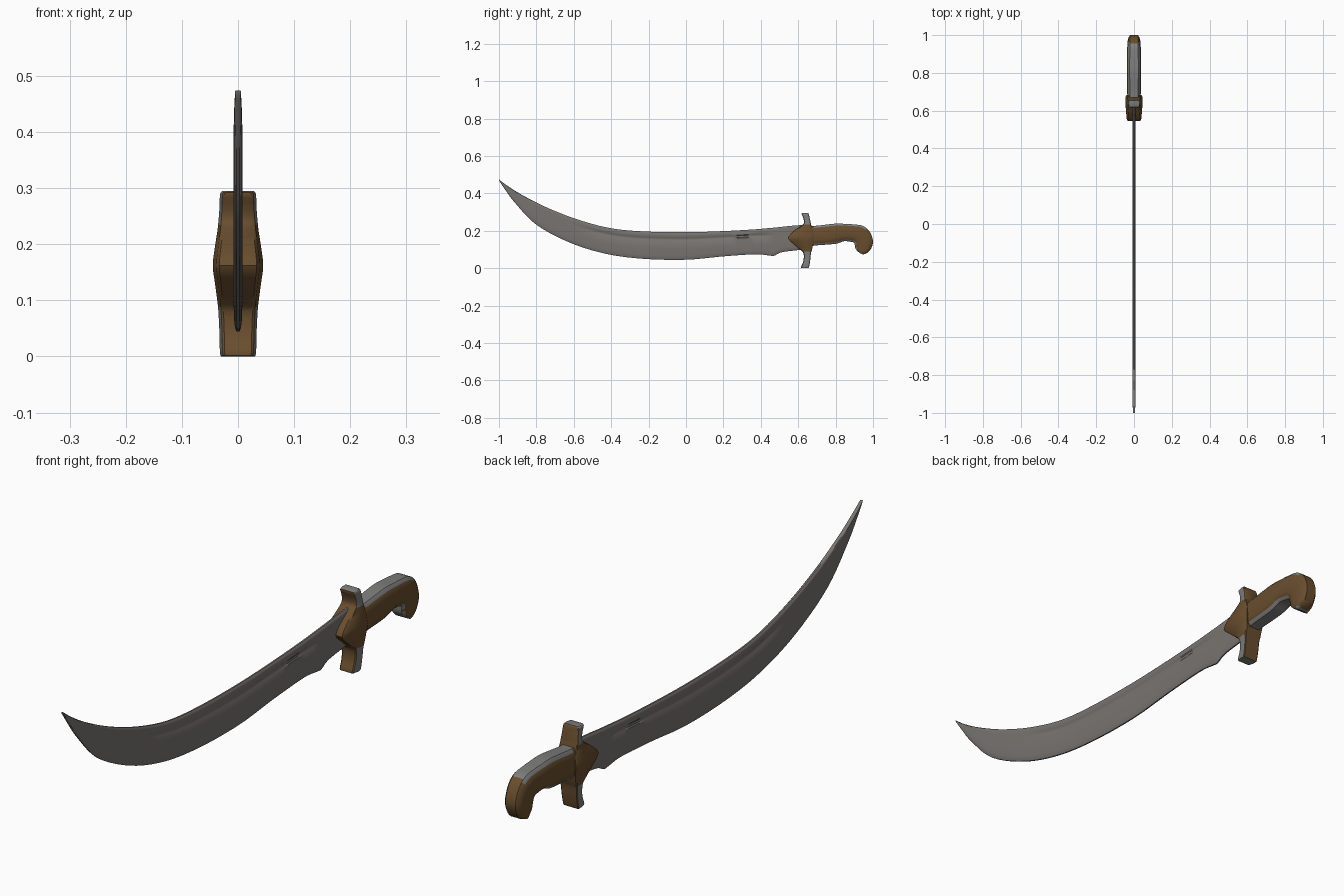
import bpy, bmesh, math
from mathutils import Vector


def material(name, rgb):
    m = bpy.data.materials.new(name)
    m.diffuse_color = (*rgb, 1)
    return m


STEEL = material("blade steel", (0.19, 0.175, 0.162))
BROWN = material("brown wood", (0.14, 0.075, 0.028))
GREY = material("fitting grey", (0.21, 0.208, 0.205))


def spline(rows, n):
    """Catmull-Rom interpolation through rows of numbers."""
    out = []
    for i in range(len(rows) - 1):
        a, b, c, d = (rows[max(0, min(len(rows) - 1, i + k))] for k in (-1, 0, 1, 2))
        for j in range(n):
            t = j / n
            out.append([0.5 * (2 * q + (r - p) * t + (2 * p - 5 * q + 4 * r - s) * t * t
                               + (3 * q - p - 3 * r + s) * t ** 3)
                        for p, q, r, s in zip(a, b, c, d)])
    return out + [list(rows[-1])]


def loft(name, rows, section, mats, rule=None, angle=35):
    """Rows hold (y, z) of one edge, (y, z) of the other, half width.
    section(y) gives (t, w) pairs across, mirrored in x."""
    bm = bmesh.new()
    rings = []
    for y0, z0, y1, z1, hw in rows:
        a, b = Vector((0, y0, z0)), Vector((0, y1, z1))
        half = [(a.lerp(b, t), w * hw) for t, w in section((y0 + y1) / 2)]
        pts = [p + Vector((w, 0, 0)) for p, w in half]
        pts += [p - Vector((w, 0, 0)) for p, w in reversed(half)]
        rings.append([bm.verts.new(p) for p in pts])
    n = len(rings[0])
    for r, s in zip(rings, rings[1:]):
        for i in range(n):
            bm.faces.new((r[i], r[(i + 1) % n], s[(i + 1) % n], s[i]))
    bm.faces.new(rings[0])
    bm.faces.new(rings[-1])
    bmesh.ops.recalc_face_normals(bm, faces=bm.faces)
    bm.normal_update()
    for f in bm.faces:
        f.smooth = True
        if rule:
            f.material_index = rule(f.normal, f.calc_center_median())
    for e in bm.edges:
        e.smooth = e.calc_face_angle(0) < math.radians(angle)
    me = bpy.data.meshes.new(name)
    bm.to_mesh(me)
    bm.free()
    for m in mats:
        me.materials.append(m)
    ob = bpy.data.objects.new(name, me)
    bpy.context.collection.objects.link(ob)
    return ob


# Curved blade with a shallow groove near the spine
def blade_section(y):
    g = max(0, min(1, (y + 0.62) / 0.15, (0.47 - y) / 0.05)) * 0.35
    return [(0, 0.35), (0.03, 0.8), (0.08, 1), (0.19, 1), (0.22, 1 - g), (0.29, 1 - g),
            (0.32, 1), (0.6, 1), (0.85, 0.9), (0.96, 0.65), (1, 0.3)]


blade = [
    (-1.0, 0.474, -0.997, 0.464, 0.005),
    (-0.95, 0.437, -0.967, 0.42, 0.007),
    (-0.865, 0.385, -0.915, 0.35, 0.008),
    (-0.73, 0.318, -0.80, 0.232, 0.008),
    (-0.57, 0.257, -0.62, 0.136, 0.008),
    (-0.40, 0.213, -0.43, 0.077, 0.008),
    (-0.22, 0.196, -0.23, 0.05, 0.008),
    (0.0, 0.192, 0.0, 0.045, 0.008),
    (0.20, 0.198, 0.20, 0.063, 0.008),
    (0.36, 0.207, 0.37, 0.074, 0.008),
    (0.43, 0.213, 0.44, 0.068, 0.008),
    (0.465, 0.216, 0.47, 0.066, 0.008),
    (0.505, 0.220, 0.505, 0.083, 0.008),
    (0.56, 0.226, 0.56, 0.092, 0.008),
    (0.64, 0.232, 0.64, 0.10, 0.008),
]
loft("blade", spline(blade, 5), blade_section, [STEEL])

# Cross guard: two flared arms and a pointed centre; arm sides and ends are grey
guard = [
    (0.620, 0.0, 0.653, 0.0, 0.028),
    (0.615, 0.006, 0.657, 0.004, 0.032),
    (0.628, 0.04, 0.664, 0.04, 0.033),
    (0.628, 0.08, 0.668, 0.08, 0.035),
    (0.61, 0.10, 0.674, 0.10, 0.037),
    (0.575, 0.13, 0.68, 0.13, 0.041),
    (0.545, 0.162, 0.684, 0.162, 0.045),
    (0.575, 0.196, 0.68, 0.196, 0.041),
    (0.61, 0.222, 0.672, 0.222, 0.037),
    (0.63, 0.24, 0.667, 0.24, 0.035),
    (0.628, 0.265, 0.662, 0.265, 0.033),
    (0.618, 0.289, 0.656, 0.289, 0.032),
    (0.622, 0.295, 0.653, 0.295, 0.028),
]
loft("cross_guard", spline(guard, 3),
     lambda y: [(0, 0.74), (0.08, 0.86), (0.6, 1), (0.94, 0.97), (1, 0.88)],
     [BROWN, GREY],
     lambda n, c: int(abs(c.z - 0.16) > 0.075 and abs(n.y) < 0.6))

# Grip with hooked pommel: brown sides, grey strips along top and underside
grip = [
    (0.655, 0.225, 0.655, 0.115, 0.035),
    (0.70, 0.227, 0.70, 0.122, 0.036),
    (0.80, 0.238, 0.80, 0.130, 0.038),
    (0.86, 0.236, 0.845, 0.144, 0.038),
    (0.895, 0.234, 0.885, 0.140, 0.037),
    (0.945, 0.226, 0.900, 0.135, 0.036),
    (0.982, 0.195, 0.902, 0.125, 0.034),
    (1.0, 0.145, 0.903, 0.115, 0.033),
    (0.99, 0.105, 0.907, 0.103, 0.032),
    (0.97, 0.082, 0.918, 0.090, 0.031),
    (0.947, 0.073, 0.932, 0.079, 0.028),
]
loft("grip", spline(grip, 4),
     lambda y: [(0, 0.6), (0.1, 0.86), (0.3, 1), (0.7, 1), (0.9, 0.86), (1, 0.6)],
     [BROWN, GREY],
     lambda n, c: int(abs(n.x) < 0.75 and c.y < 0.96))
